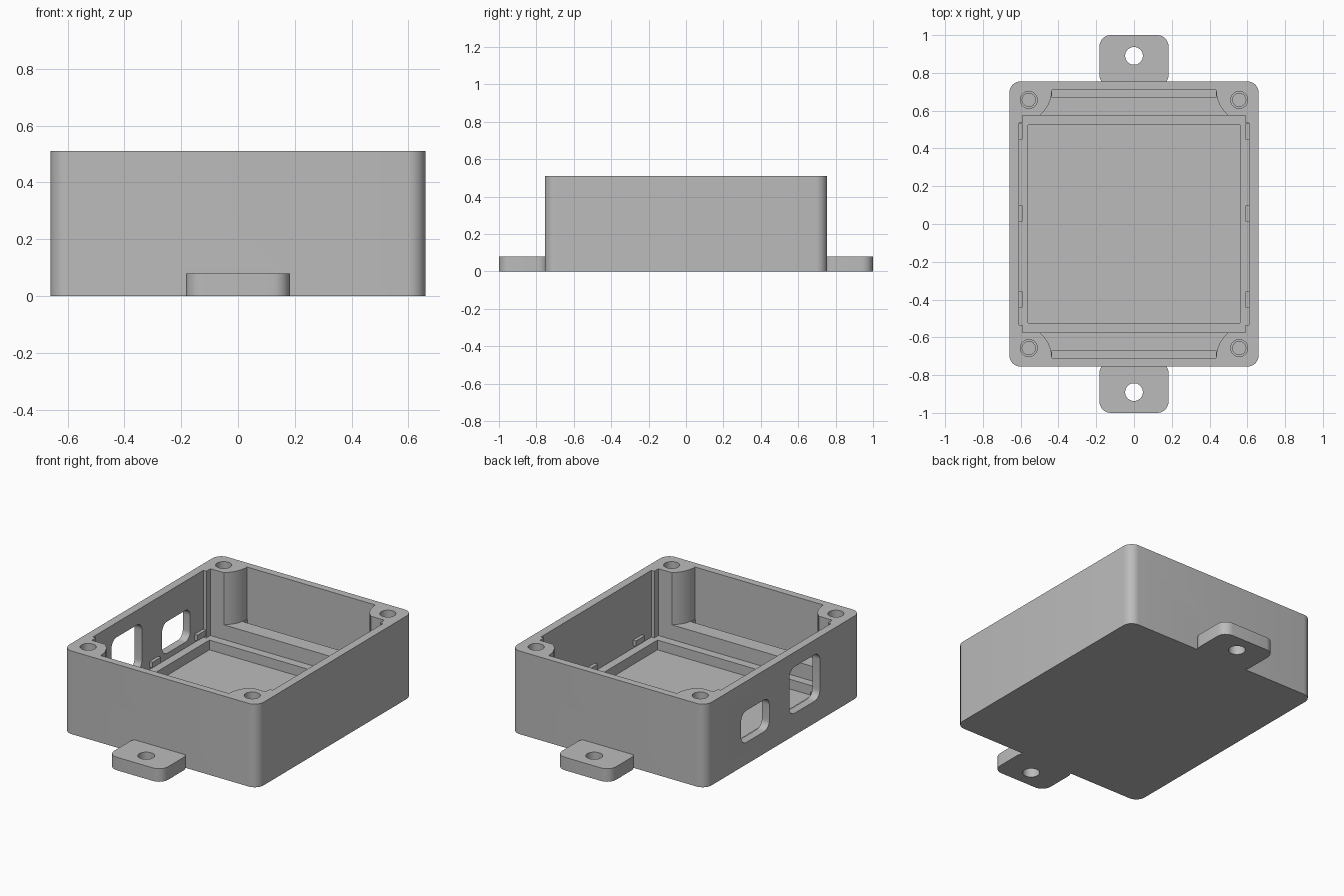
import bpy, bmesh, math

if "Cube" in bpy.data.objects:
    bpy.data.objects.remove(bpy.data.objects["Cube"])

plastic = bpy.data.materials.new("grey_plastic")
plastic.diffuse_color = (0.5, 0.5, 0.5, 1)
plastic.use_nodes = True
plastic.node_tree.nodes["Principled BSDF"].inputs["Base Color"].default_value = plastic.diffuse_color


def rounded_rect(cx, cy, w, h, r, seg=8):
    """Outline of a rectangle with rounded corners."""
    pts = []
    for i, (sx, sy) in enumerate([(1, 1), (-1, 1), (-1, -1), (1, -1)]):
        for k in range(seg + 1):
            a = math.pi / 2 * (i + k / seg)
            pts.append((cx + sx * (w / 2 - r) + r * math.cos(a),
                        cy + sy * (h / 2 - r) + r * math.sin(a)))
    return pts


def rect(cx, cy, w, h):
    return [(cx - w / 2, cy - h / 2), (cx + w / 2, cy - h / 2),
            (cx + w / 2, cy + h / 2), (cx - w / 2, cy + h / 2)]


def circle(cx, cy, r, n=32):
    return [(cx + r * math.cos(2 * math.pi * k / n),
             cy + r * math.sin(2 * math.pi * k / n)) for k in range(n)]


def prism(name, outline, a, b, axis="z"):
    """Extrude an outline from a to b along z, or along x for a (y, z) outline."""
    def place(p, t):
        return (p[0], p[1], t) if axis == "z" else (t, p[0], p[1])
    bm = bmesh.new()
    low = [bm.verts.new(place(p, a)) for p in outline]
    high = [bm.verts.new(place(p, b)) for p in outline]
    bm.faces.new(low)
    bm.faces.new(high)
    n = len(outline)
    for i in range(n):
        j = (i + 1) % n
        bm.faces.new((low[i], low[j], high[j], high[i]))
    bmesh.ops.recalc_face_normals(bm, faces=bm.faces)
    mesh = bpy.data.meshes.new(name)
    bm.to_mesh(mesh)
    bm.free()
    ob = bpy.data.objects.new(name, mesh)
    bpy.context.collection.objects.link(ob)
    mesh.materials.append(plastic)
    return ob


def boolean(target, tool, operation="DIFFERENCE"):
    mod = target.modifiers.new("bool", "BOOLEAN")
    mod.operation = operation
    mod.solver = "EXACT"
    mod.object = tool
    bpy.context.view_layer.objects.active = target
    bpy.ops.object.modifier_apply(modifier=mod.name)
    bpy.data.objects.remove(tool)


# Outer body and the two mounting tabs
case = prism("case", rounded_rect(0, 0, 1.32, 1.51, 0.06), 0, 0.51)
for s in (1, -1):
    tab = prism("tab", rounded_rect(0, s * 0.865, 0.366, 0.27, 0.06), 0, 0.08)
    boolean(case, tab, "UNION")
    boolean(case, prism("tab_hole", circle(0, s * 0.89, 0.047), -0.1, 0.2))

# Main cavity down to the board ledge, with narrower corners
quarter = [(0.61, 0.535), (0.59, 0.535), (0.59, 0.575)]
cavity = (quarter + [(-x, y) for x, y in reversed(quarter)]
          + [(-x, -y) for x, y in quarter]
          + [(x, -y) for x, y in reversed(quarter)])
boolean(case, prism("main_cavity", cavity, 0.10, 0.6))

# End pockets whose sides curve around the screw bosses
arc = []
a_end = math.asin(0.135 / 0.175)
for k in range(9):
    a = a_end * (1 - k / 8)
    arc.append((0.61 - 0.175 * math.cos(a), 0.71 - 0.175 * math.sin(a)))
half = [(arc[0][0], 0.5)] + arc
pocket = half + [(-x, y) for x, y in reversed(half)]
for s in (1, -1):
    boolean(case, prism("end_pocket", [(x, s * y) for x, y in pocket], 0.19, 0.6))
    # Narrow gap between the end wall and the board frame
    boolean(case, prism("end_gap", rect(0, s * 0.69, 0.868, 0.04), 0.04, 0.3))

# Recess inside the board ledge
boolean(case, prism("floor_recess", rect(0, 0, 1.12, 1.046), 0.04, 0.3))

# Screw holes with a wider mouth
for sx in (1, -1):
    for sy in (1, -1):
        boolean(case, prism("screw_bore", circle(sx * 0.557, sy * 0.657, 0.035), 0.15, 0.6))
        boolean(case, prism("screw_mouth", circle(sx * 0.557, sy * 0.657, 0.045), 0.45, 0.6))

# Two connector windows in the left wall
for y0, y1, z0, z1 in [(-0.355, -0.06, 0.135, 0.42), (0.135, 0.408, 0.135, 0.33)]:
    win = rounded_rect((y0 + y1) / 2, (z0 + z1) / 2, y1 - y0, z1 - z0, 0.05)
    boolean(case, prism("window", win, -0.7, -0.58, "x"))

bpy.ops.object.select_all(action="DESELECT")
case.select_set(True)
bpy.context.view_layer.objects.active = case
bpy.ops.object.shade_smooth_by_angle(angle=math.radians(30))

# Small board clips along both side walls
for s in (1, -1):
    for y in (0.49, 0.055, -0.4):
        prism("board_clip", rect(s * 0.602, y, 0.024, 0.084), 0.115, 0.15)
